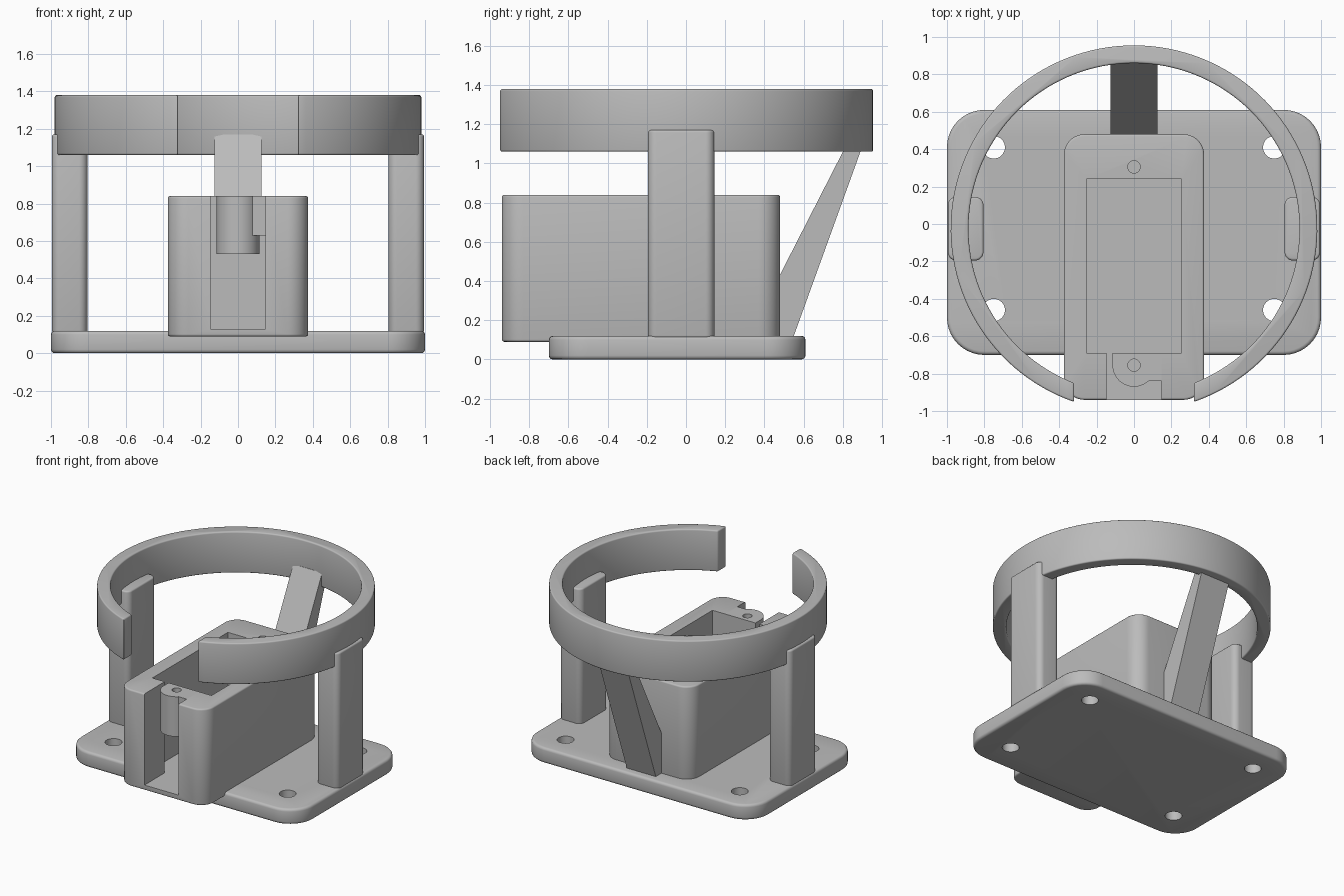
import bpy, bmesh
from math import pi, sin, cos, asin, radians
from mathutils import Matrix

cube = bpy.data.objects.get("Cube")
if cube:
    bpy.data.objects.remove(cube, do_unlink=True)

grey = bpy.data.materials.new("plain grey")
grey.use_nodes = True
grey.diffuse_color = (0.5, 0.5, 0.5, 1)
grey.node_tree.nodes["Principled BSDF"].inputs["Base Color"].default_value = (0.5, 0.5, 0.5, 1)


def prism(name, outline, low, high):
    """Extrude a flat outline from low to high."""
    bm = bmesh.new()
    face = bm.faces.new([bm.verts.new((x, y, low)) for x, y in outline])
    top = bmesh.ops.extrude_face_region(bm, geom=[face])["geom"]
    bmesh.ops.translate(bm, vec=(0, 0, high - low),
                        verts=[v for v in top if isinstance(v, bmesh.types.BMVert)])
    bmesh.ops.recalc_face_normals(bm, faces=bm.faces)
    mesh = bpy.data.meshes.new(name)
    bm.to_mesh(mesh)
    bm.free()
    mesh.materials.append(grey)
    obj = bpy.data.objects.new(name, mesh)
    bpy.context.collection.objects.link(obj)
    return obj


def arc(cx, cy, r, start, end, steps):
    return [(cx + r * cos(start + (end - start) * i / steps),
             cy + r * sin(start + (end - start) * i / steps)) for i in range(steps + 1)]


def rectangle(x0, x1, y0, y1, r=0):
    if not r:
        return [(x0, y0), (x1, y0), (x1, y1), (x0, y1)]
    corners = [(x1 - r, y1 - r), (x0 + r, y1 - r), (x0 + r, y0 + r), (x1 - r, y0 + r)]
    return [p for i, (x, y) in enumerate(corners)
            for p in arc(x, y, r, i * pi / 2, (i + 1) * pi / 2, 10)]


def circle(x, y, r):
    return arc(x, y, r, 0, 2 * pi, 32)[:-1]


def round_edges(obj, width):
    mod = obj.modifiers.new("rounded edges", 'BEVEL')
    mod.width = width
    mod.segments = 3
    mod.limit_method = 'ANGLE'
    mod.angle_limit = radians(50)


def combine(obj, tool, operation):
    mod = obj.modifiers.new("combine", 'BOOLEAN')
    mod.object = tool
    mod.operation = operation
    mod.solver = 'EXACT'
    tool.hide_render = True
    tools.append(tool)


def finish(obj):
    """Apply the modifiers, drop the tools and smooth the curved faces."""
    deps = bpy.context.evaluated_depsgraph_get()
    mesh = bpy.data.meshes.new_from_object(obj.evaluated_get(deps))
    obj.modifiers.clear()
    obj.data = mesh
    while tools:
        bpy.data.objects.remove(tools.pop(), do_unlink=True)
    bpy.ops.object.select_all(action='DESELECT')
    obj.select_set(True)
    bpy.context.view_layer.objects.active = obj
    bpy.ops.object.shade_smooth_by_angle(angle=radians(35))


tools = []

# Base plate with four screw holes
base = prism("base_plate", rectangle(-1, 1, -0.70, 0.61, 0.2), 0, 0.12)
round_edges(base, 0.02)
for x in (-0.75, 0.75):
    for y in (-0.46, 0.41):
        combine(base, prism("hole_cutter", circle(x, y, 0.06), -0.1, 0.3), 'DIFFERENCE')
finish(base)

# Housing with a pocket and a slot open at the front
housing = prism("housing", rectangle(-0.375, 0.375, -0.94, 0.48, 0.11), 0.09, 0.84)
round_edges(housing, 0.012)
combine(housing, prism("pocket_cutter", rectangle(-0.255, 0.255, -0.69, 0.24), 0.13, 1), 'DIFFERENCE')
combine(housing, prism("slot_cutter", rectangle(-0.148, 0.146, -1, -0.6), 0.13, 1), 'DIFFERENCE')
combine(housing, prism("rear_hole_cutter", circle(0, 0.305, 0.033), 0.5, 1), 'DIFFERENCE')
finish(housing)

# Screw boss hanging in the slot, tied to its wall by a tab
boss_outline = arc(0, -0.755, 0.115, pi, 2 * pi, 24) + [(0.115, -0.69), (-0.115, -0.69)]
boss = prism("screw_boss", boss_outline, 0.53, 0.84)
combine(boss, prism("boss_tab", rectangle(0.03, 0.146, -0.84, -0.69), 0.63, 0.84), 'UNION')
combine(boss, prism("boss_hole_cutter", circle(0, -0.755, 0.033), 0.58, 1), 'DIFFERENCE')
finish(boss)

# Side posts
for name, side in (("left_post", 1), ("right_post", -1)):
    x0, x1 = sorted((side * 0.805, side * 0.995))
    post = prism(name, rectangle(x0, x1, -0.195, 0.145, 0.045), 0.11, 1.17)
    round_edges(post, 0.012)
    finish(post)

# Open ring, its ends trimmed at equal width
gap, outer, inner, ring_y = 0.32, 0.98, 0.885, -0.025
a, b = asin(gap / outer), asin(gap / inner)
ring_outline = (arc(0, ring_y, outer, a - pi / 2, 1.5 * pi - a, 120)
                + arc(0, ring_y, inner, 1.5 * pi - b, b - pi / 2, 120))
ring = prism("open_ring", ring_outline, 1.06, 1.38)
round_edges(ring, 0.01)
finish(ring)

# Sloping rear strut, drawn from the side and turned upright
strut = prism("rear_strut", [(0.31, 0.1), (0.543, 0.1), (0.93, 1.17), (0.857, 1.17)], -0.125, 0.125)
strut.data.transform(Matrix(((0, 0, 1, 0), (1, 0, 0, 0), (0, 1, 0, 0), (0, 0, 0, 1))))
finish(strut)
